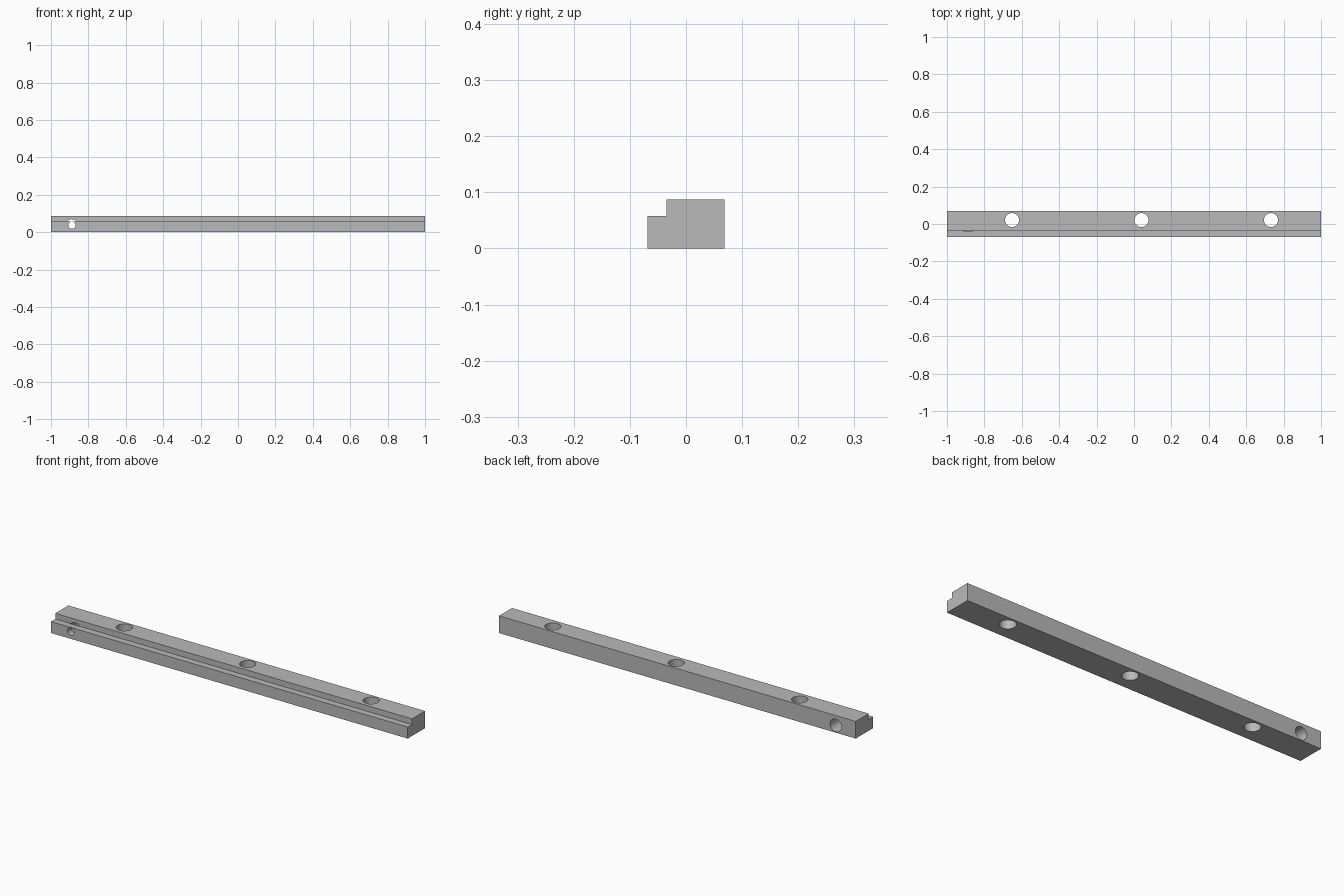
import bpy, bmesh
from math import radians
from mathutils import Matrix

cube = bpy.data.objects.get("Cube")
if cube:
    bpy.data.objects.remove(cube, do_unlink=True)

HALF_LENGTH, HALF_DEPTH, HEIGHT = 1.0, 0.069, 0.087
STEP_Y, STEP_Z = -0.035, 0.058

metal = bpy.data.materials.new("plain grey metal")
metal.use_nodes = True
grey = (0.49, 0.49, 0.49, 1)
metal.diffuse_color = grey
metal.node_tree.nodes["Principled BSDF"].inputs["Base Color"].default_value = grey


def mesh_object(name, bm):
    bmesh.ops.recalc_face_normals(bm, faces=bm.faces)
    mesh = bpy.data.meshes.new(name)
    bm.to_mesh(mesh)
    bm.free()
    mesh.materials.append(metal)
    obj = bpy.data.objects.new(name, mesh)
    bpy.context.collection.objects.link(obj)
    return obj


def drill(target, radius, depth, centre, along_y=False):
    """Cut a round hole, vertical or running front to back."""
    turn = Matrix.Rotation(radians(90 if along_y else 0), 4, "X")
    bm = bmesh.new()
    bmesh.ops.create_cone(bm, cap_ends=True, segments=48, radius1=radius,
                          radius2=radius, depth=depth,
                          matrix=Matrix.Translation(centre) @ turn)
    cutter = mesh_object("hole_cutter", bm)
    cutter.hide_render = True
    mod = target.modifiers.new("hole", "BOOLEAN")
    mod.operation, mod.solver, mod.object = "DIFFERENCE", "EXACT", cutter
    bpy.context.view_layer.objects.active = target
    bpy.ops.object.modifier_apply(modifier=mod.name)
    bpy.data.objects.remove(cutter, do_unlink=True)


# Bar: stepped profile extruded along its length
profile = [(-HALF_DEPTH, 0), (HALF_DEPTH, 0), (HALF_DEPTH, HEIGHT),
           (STEP_Y, HEIGHT), (STEP_Y, STEP_Z), (-HALF_DEPTH, STEP_Z)]
bm = bmesh.new()
end = bm.faces.new([bm.verts.new((-HALF_LENGTH, y, z)) for y, z in profile])
side = bmesh.ops.extrude_face_region(bm, geom=[end])
verts = [v for v in side["geom"] if isinstance(v, bmesh.types.BMVert)]
bmesh.ops.translate(bm, verts=verts, vec=(2 * HALF_LENGTH, 0, 0))
bar = mesh_object("stepped_bar", bm)

# Three vertical mounting holes
for x in (-0.652, 0.04, 0.732):
    drill(bar, 0.0375, 0.4, (x, 0.021, HEIGHT / 2))

# Cross hole, narrow at the front and wide from the back up to the step
CROSS_X, CROSS_Z = -0.888, 0.037
drill(bar, 0.019, 0.4, (CROSS_X, 0, CROSS_Z), along_y=True)
wide_start, wide_end = STEP_Y - 0.002, 0.2
drill(bar, 0.032, wide_end - wide_start,
      (CROSS_X, (wide_start + wide_end) / 2, CROSS_Z), along_y=True)

# Smooth hole walls with crisp edges
bpy.ops.object.select_all(action="DESELECT")
bar.select_set(True)
bpy.context.view_layer.objects.active = bar
bpy.ops.object.shade_smooth_by_angle(angle=radians(30))
